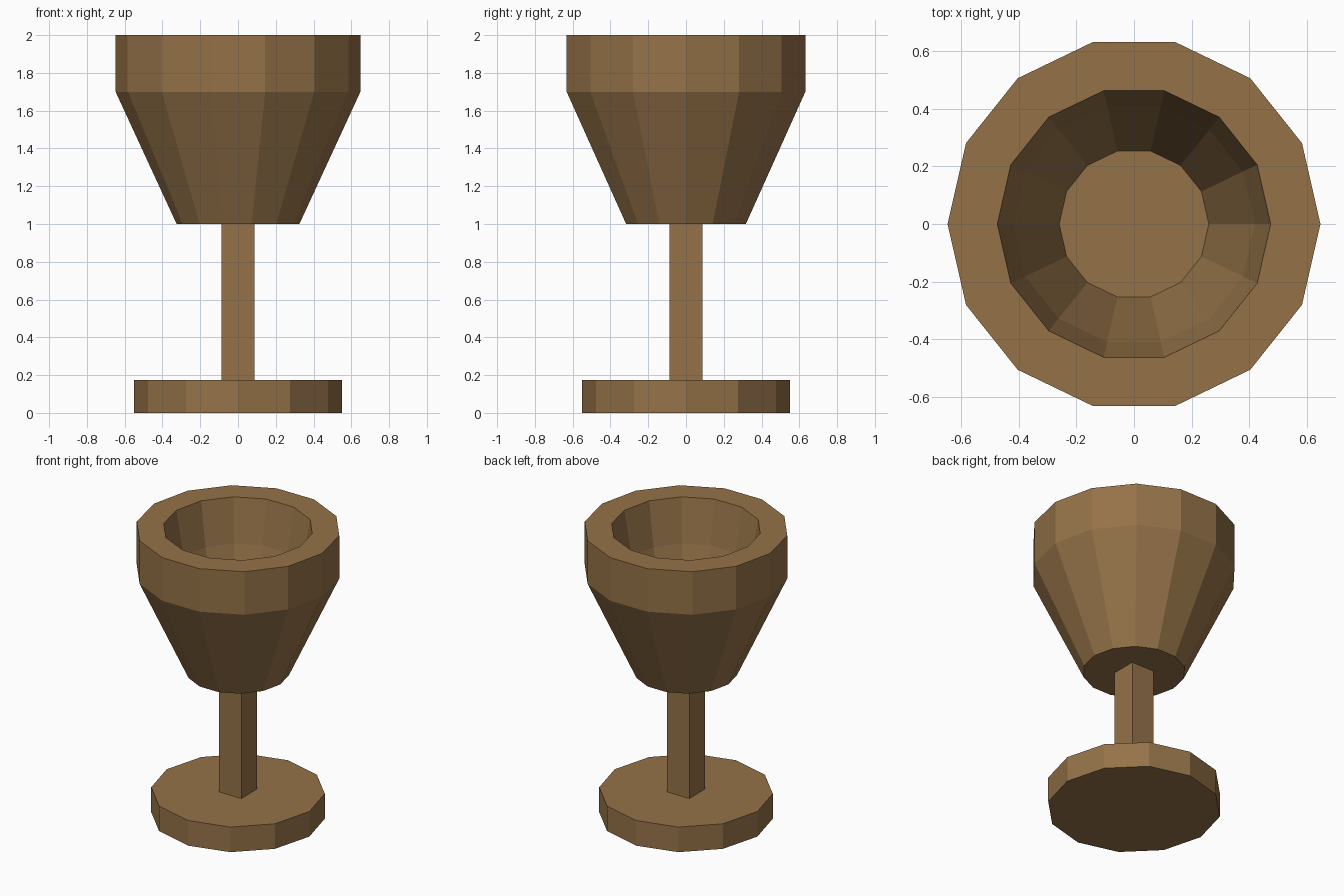
import bpy
import bmesh
from math import cos, sin, tau, sqrt

cube = bpy.data.objects.get("Cube")
if cube:
    bpy.data.objects.remove(cube, do_unlink=True)

wood = bpy.data.materials.new("brown_wood")
wood.use_nodes = True
wood.diffuse_color = (0.30, 0.17, 0.065, 1)
wood.node_tree.nodes["Principled BSDF"].inputs["Base Color"].default_value = wood.diffuse_color


def lathe(name, profile, sides, turn=0.0):
    """Flat-faced solid from (radius, z) rings, capped at both ends."""
    bm = bmesh.new()
    rings = []
    for r, z in profile:
        angles = [turn + tau * i / sides for i in range(sides)]
        rings.append([bm.verts.new((r * cos(a), r * sin(a), z)) for a in angles])
    for low, high in zip(rings, rings[1:]):
        for i in range(sides):
            j = (i + 1) % sides
            bm.faces.new((low[i], low[j], high[j], high[i]))
    bm.faces.new(rings[0][::-1])
    bm.faces.new(rings[-1])
    bmesh.ops.recalc_face_normals(bm, faces=bm.faces)
    mesh = bpy.data.meshes.new(name)
    bm.to_mesh(mesh)
    bm.free()
    mesh.materials.append(wood)
    obj = bpy.data.objects.new(name, mesh)
    bpy.context.collection.objects.link(obj)
    return obj


# Foot disc
lathe("foot", [(0.55, 0), (0.55, 0.175)], 12)

# Square stem
half_width = 0.087
lathe("stem", [(half_width * sqrt(2), 0.175), (half_width * sqrt(2), 1.0)], 4, tau / 8)

# Hollow bowl: outside from the bottom up, over the rim, down to the inner floor
lathe("bowl", [(0.325, 1.0), (0.648, 1.7), (0.648, 2.0),
               (0.475, 2.0), (0.42, 1.7), (0.26, 1.18)], 14)
